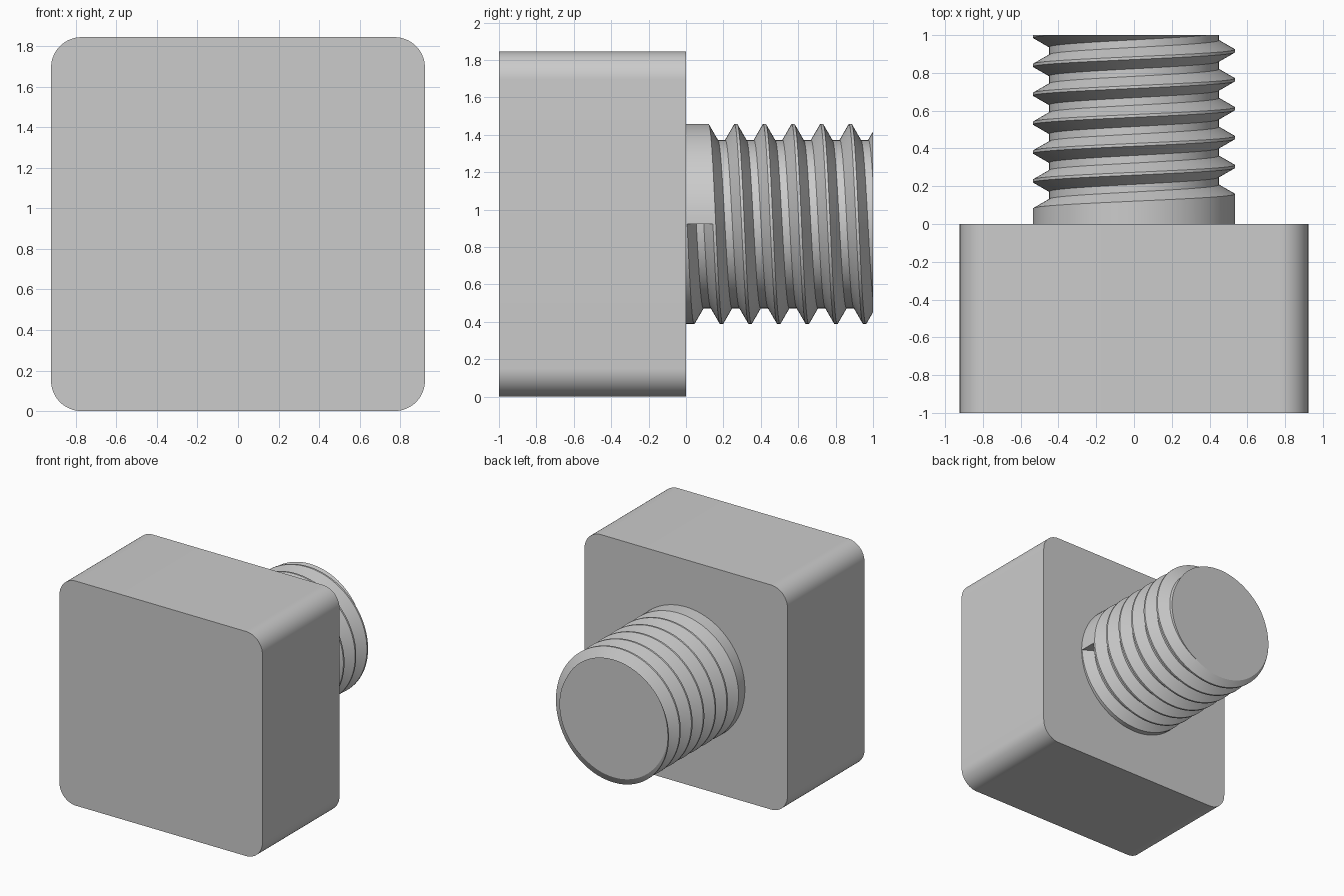
import bpy, bmesh, math
from mathutils import Vector

cube = bpy.data.objects.get("Cube")
if cube:
    bpy.data.objects.remove(cube, do_unlink=True)

grey = bpy.data.materials.new("plain grey")
grey.use_nodes = True
colour = (0.6, 0.6, 0.6, 1)
grey.diffuse_color = colour
grey.node_tree.nodes["Principled BSDF"].inputs["Base Color"].default_value = colour


def finish(bm, name):
    mesh = bpy.data.meshes.new(name)
    bm.to_mesh(mesh)
    bm.free()
    obj = bpy.data.objects.new(name, mesh)
    bpy.context.collection.objects.link(obj)
    mesh.materials.append(grey)
    bpy.ops.object.select_all(action='DESELECT')
    obj.select_set(True)
    bpy.context.view_layer.objects.active = obj
    bpy.ops.object.shade_smooth_by_angle(angle=math.radians(30))
    return obj


# Square head with four rounded edges along its depth
SIZE, AXIS_Z = 1.845, 0.9225
bm = bmesh.new()
bmesh.ops.create_cube(bm, size=1)
for v in bm.verts:
    v.co = Vector((v.co.x * SIZE, v.co.y - 0.5, v.co.z * SIZE + AXIS_Z))
long_edges = [e for e in bm.edges
              if abs(e.verts[0].co.y - e.verts[1].co.y) > 0.5]
bmesh.ops.bevel(bm, geom=long_edges, offset=0.15, segments=16,
                profile=0.5, affect='EDGES')
finish(bm, "square_head")

# Threaded shank: a helical groove swept around a cylinder
CREST, ROOT, PITCH = 0.535, 0.45, 0.153
STEPS, TURNS, START = 96, 8, 0.075
GROOVE = [(-0.069, CREST), (-0.02, ROOT), (0.02, ROOT), (0.069, CREST)]
bm = bmesh.new()


def ring_vert(i, y, radius):
    a = math.pi / 2 + math.tau * i / STEPS
    return bm.verts.new((radius * math.sin(a), y, AXIS_Z + radius * math.cos(a)))


def strip(low, high):
    for i in range(min(len(low), len(high)) - 1):
        bm.faces.new((low[i], low[i + 1], high[i + 1], high[i]))


rails = [[ring_vert(i, START + PITCH * i / STEPS + dy, r)
          for i in range(STEPS * TURNS + 1)] for dy, r in GROOVE]
for low, high in zip(rails, rails[1:]):
    strip(low, high)                        # groove flanks and root
strip(rails[3], rails[0][STEPS:])           # crest between turns
base = [ring_vert(i, 0, CREST) for i in range(STEPS + 1)]
strip(base, rails[0][:STEPS + 1])           # plain collar
bm.faces.new([rail[0] for rail in rails])   # wall where the groove begins

# Flat cut end with its cap
cut = bmesh.ops.bisect_plane(bm, geom=bm.verts[:] + bm.edges[:] + bm.faces[:],
                             plane_co=(0, 1, 0), plane_no=(0, 1, 0),
                             clear_outer=True)
rim = [g for g in cut["geom_cut"] if isinstance(g, bmesh.types.BMEdge)]
cap = bmesh.ops.edgenet_fill(bm, edges=rim)["faces"]
for face in cap:
    face.normal_update()
    if face.normal.y < 0:
        face.normal_flip()
finish(bm, "threaded_shank")
